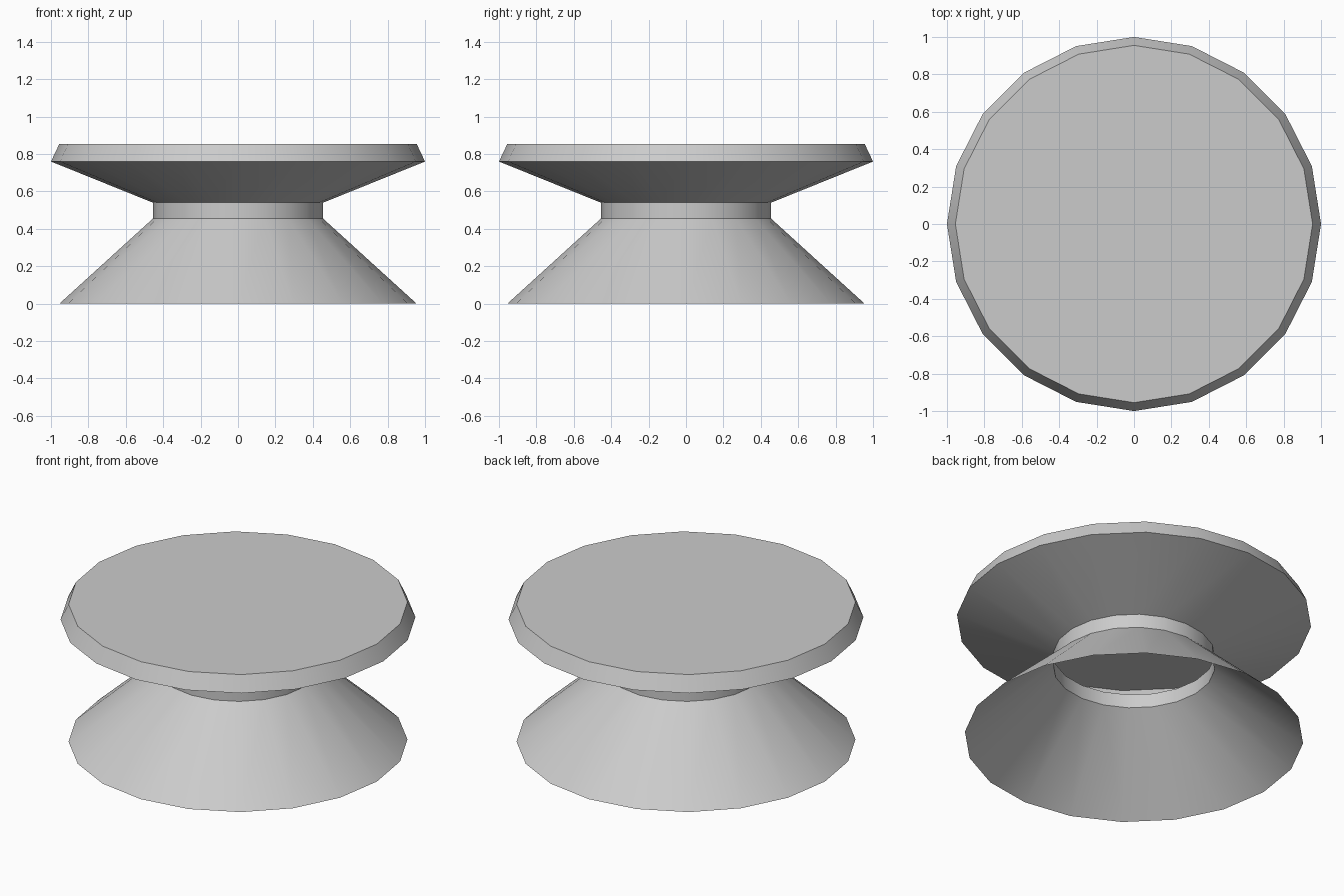
import bpy, bmesh
from math import cos, sin, pi, radians

if "Cube" in bpy.data.objects:
    bpy.data.objects.remove(bpy.data.objects["Cube"])

SIDES = 20

# Outline from the open foot up to the rim of the top plate: (radius, height)
PROFILE = [(0.955, 0.0), (0.455, 0.455), (0.455, 0.54), (1.0, 0.76), (0.955, 0.855)]

bm = bmesh.new()

# Rings of the hollow shell
rings = [[bm.verts.new((r * cos(2 * pi * i / SIDES), r * sin(2 * pi * i / SIDES), z))
          for i in range(SIDES)] for r, z in PROFILE]

# Flared foot, neck, dish and bevelled rim
for low, high in zip(rings, rings[1:]):
    for i in range(SIDES):
        j = (i + 1) % SIDES
        bm.faces.new((low[i], low[j], high[j], high[i]))

# Flat top plate; the foot stays open underneath
bm.faces.new(rings[-1])

mesh = bpy.data.meshes.new("pedestal")
bm.to_mesh(mesh)
bm.free()
pedestal = bpy.data.objects.new("pedestal", mesh)
bpy.context.collection.objects.link(pedestal)

# Smooth around, crisp at each ring
bpy.context.view_layer.objects.active = pedestal
pedestal.select_set(True)
bpy.ops.object.shade_smooth_by_angle(angle=radians(20))
